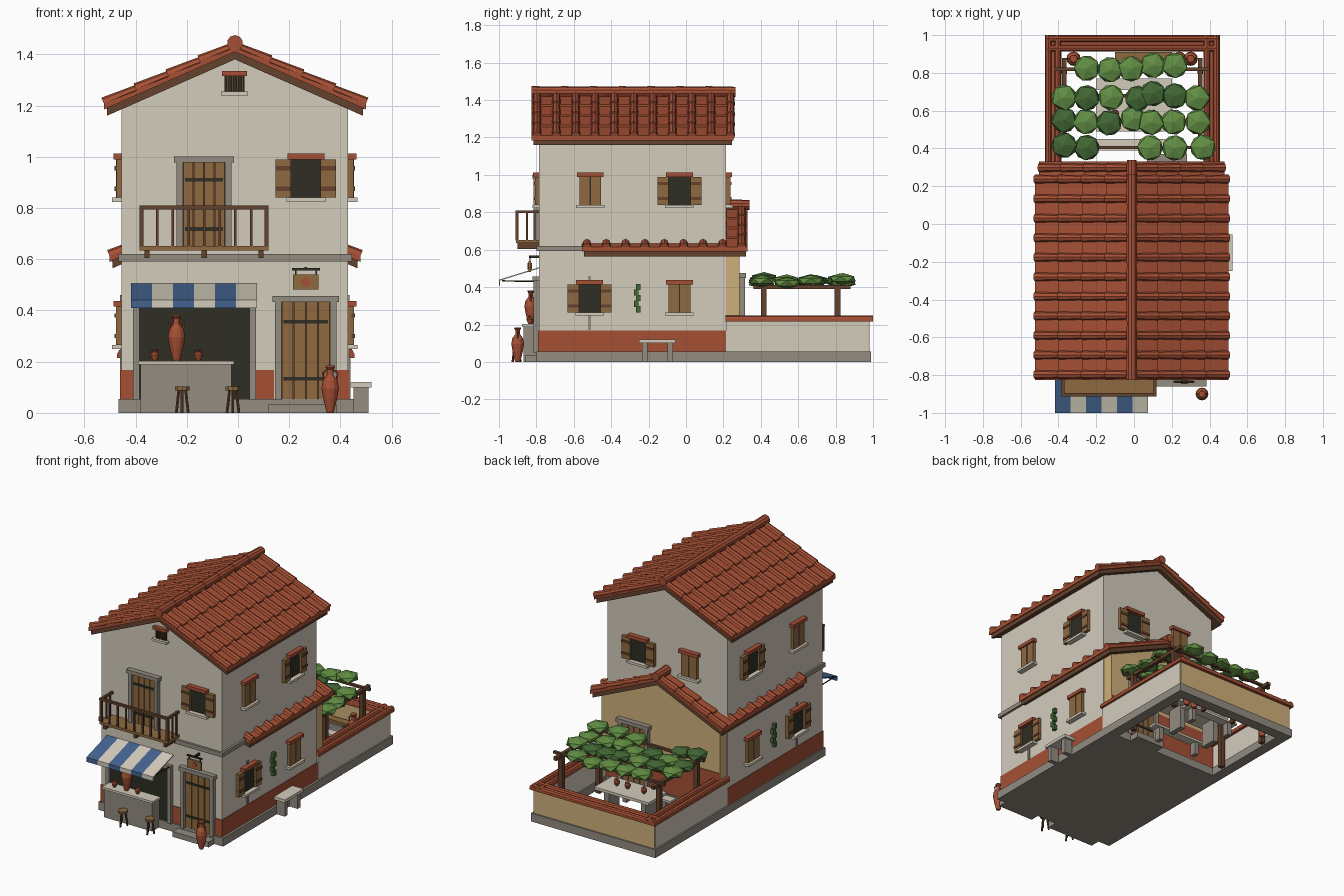
import bpy, bmesh, math, random
from mathutils import Matrix, Vector

if "Cube" in bpy.data.objects:
    bpy.data.objects.remove(bpy.data.objects["Cube"])

random.seed(4)
I = Matrix.Identity(4)
T = Matrix.Translation
RZ = lambda d: Matrix.Rotation(math.radians(d), 4, 'Z')
CX = -0.012
parts = {}

RGB = {'cream plaster': (212, 204, 188), 'terracotta': (166, 80, 53), 'stone': (147, 140, 129),
       'wood': (142, 106, 64), 'dark wood': (100, 66, 45), 'dark': (46, 46, 37),
       'awning blue': (68, 100, 145), 'ochre plaster': (207, 176, 122),
       'leaf green': (98, 143, 68), 'deep green': (66, 104, 52)}
mats = {}
for n, c in RGB.items():
    mats[n] = bpy.data.materials.new(n)
    mats[n].diffuse_color = [((v / 255 + .055) / 1.055) ** 2.4 for v in c] + [1]


def get(name, mat):
    return parts.setdefault(name, (bmesh.new(), mat))[0]


def box(name, mat, x0, x1, y0, y1, z0, z1, M=I):
    c = T(((x0 + x1) / 2, (y0 + y1) / 2, (z0 + z1) / 2))
    S = Matrix.Diagonal((x1 - x0, y1 - y0, z1 - z0, 1))
    bmesh.ops.create_cube(get(name, mat), size=1, matrix=M @ c @ S)


def rod(name, mat, a, b, r1, r2=None, n=8):
    a, b = Vector(a), Vector(b)
    R = (b - a).to_track_quat('Z', 'Y').to_matrix().to_4x4()
    bmesh.ops.create_cone(get(name, mat), cap_ends=True, segments=n, radius1=r1,
                          radius2=r1 if r2 is None else r2, depth=(b - a).length,
                          matrix=T((a + b) / 2) @ R)


def prism(name, mat, pts, y0, y1, M=I):
    bm = get(name, mat)
    f = bm.faces.new([bm.verts.new(M @ Vector((x, y0, z))) for x, z in pts])
    ex = bmesh.ops.extrude_face_region(bm, geom=[f], use_keep_orig=True)['geom']
    d = M.to_3x3() @ Vector((0, y1 - y0, 0))
    bmesh.ops.translate(bm, vec=d, verts=[v for v in ex if isinstance(v, bmesh.types.BMVert)])


def lathe(name, mat, prof, loc, n=12):
    bm = get(name, mat)
    rings = [[bm.verts.new((loc[0] + r * math.cos(k * math.tau / n),
                            loc[1] + r * math.sin(k * math.tau / n), loc[2] + z))
              for k in range(n)] for r, z in prof]
    for a, b in zip(rings, rings[1:]):
        for k in range(n):
            bm.faces.new((a[k], a[(k + 1) % n], b[(k + 1) % n], b[k]))
    bm.faces.new(rings[0][::-1])
    bm.faces.new(rings[-1])


# Amphora with two handles
JAR = [(.35, 0), (.45, .03), (.8, .3), (1, .52), (.85, .68), (.38, .8), (.36, .92), (.55, .96), (.5, 1)]
def amphora(name, x, y, z, r, h):
    lathe(name, 'terracotta', [(a * r, b * h) for a, b in JAR], (x, y, z))
    for s in (-1, 1):
        rod(name, 'terracotta', (x + s * r * .4, y, z + h * .9), (x + s * r * .85, y, z + h * .84), r * .12, n=5)
        rod(name, 'terracotta', (x + s * r * .85, y, z + h * .84), (x + s * r * .75, y, z + h * .66), r * .12, n=5)


# Gable roof: boarded underside, stepped pans, cover tiles and ridge
def gable_roof(name, half, apex, y0, y1, first, count):
    m, rows = .44, 4
    under = lambda s, x, dz: (CX + s * x, apex - m * x + dz)
    prism(name + '_boards', 'dark wood', [under(-1, half, 0), under(0, 0, 0), under(1, half, 0),
          under(1, half, .035), under(0, 0, .035), under(-1, half, .035)], y0 + .01, y1 - .01)
    for s in (-1, 1):
        for k in range(rows):
            a, b = k * half / rows, (k + 1) * half / rows + .012
            prism(name + '_pans', 'terracotta', [under(s, a, .03), under(s, b, .03), under(s, b, .056),
                  under(s, a, .046)], y0, y1)
            for j in range(count):
                y = first + j * .1035
                pa, pb = under(s, a, .05), under(s, b, .054)
                rod(name + '_cover_tiles', 'terracotta', (pa[0], y, pa[1]), (pb[0], y, pb[1]), .019, .024)
    steps = 7
    for k in range(steps):
        L = (y1 - y0) / steps
        rod(name + '_ridge', 'terracotta', (CX, y0 + k * L, apex + .064), (CX, y0 + (k + 1) * L + .01, apex + .064), .031, .027, 10)


# Main masonry
box('house_base', 'stone', -.467, .45, -.8, .3, 0, .055)
prism('house_walls', 'cream plaster', [(-.455, .05), (.43, .05), (.43, 1.2), (CX, 1.39), (-.455, 1.2)], -.785, .215)
prism('annex_walls', 'ochre plaster', [(-.45, .05), (.425, .05), (.425, .59), (CX, .785), (-.45, .59)], .2, .285)
box('annex_band', 'terracotta', -.448, .07, .28, .289, .05, .29)
box('annex_band', 'terracotta', .28, .423, .28, .289, .05, .29)
for a, b in ((-.46, -.41), (.07, .14), (.385, .435)):
    box('painted_band', 'terracotta', a, b, -.79, -.78, .055, .167)
for a, b in ((-.46, -.452), (.427, .435)):
    box('painted_band', 'terracotta', a, b, -.79, .218, .055, .167)
box('string_course', 'stone', -.467, .445, -.8, -.5, .592, .62)
gable_roof('main_roof', .5, 1.38, -.825, .255, -.797, 11)
gable_roof('annex_roof', .478, .775, -.555, .33, -.53, 9)

# Walled garden, open to the ground
for x0, x1, y0, y1 in ((-.467, -.395, .3, .99), (.378, .45, .3, .99), (-.395, .378, .918, .99)):
    box('garden_base', 'stone', x0, x1, y0, y1, 0, .055)
for x0, x1 in ((-.457, -.405), (.388, .44)):
    box('garden_side_walls', 'cream plaster', x0, x1, .215, .975, .05, .22)
box('garden_back_wall', 'ochre plaster', -.455, .438, .93, .98, .05, .22)
for x0, x1, y0, y1 in ((-.472, -.385, .21, 1), (.368, .455, .21, 1), (-.385, .368, .913, 1)):
    box('wall_coping', 'terracotta', x0, x1, y0, y1, .215, .232)
for dx in (-.453, -.403, .386, .436):
    rod('wall_coping_tiles', 'terracotta', (dx, .21, .232), (dx, 1, .232), .017)
for dy in (.931, .981):
    rod('wall_coping_tiles', 'terracotta', (-.46, dy, .232), (.445, dy, .232), .017)


# Windows, in wall frames where local x runs along the wall and -y points outward
def shutter(M, a, b, z0, z1):
    box('shutters', 'wood', a, b, -.022, 0, z0, z1, M)
    for z in (z0 + .035, z1 - .035):
        box('shutter_straps', 'dark wood', a, b, -.027, 0, z - .008, z + .008, M)


def window(M, u, z, is_open, w=.058, h=.15):
    W = M @ T((u, 0, z))
    box('window_lintels', 'terracotta', -w - .014, w + .014, -.032, 0, h, h + .022, W)
    box('window_sills', 'cream plaster', -w - .018, w + .018, -.036, 0, -.016, 0, W)
    if is_open:
        box('window_openings', 'dark', -w, w, -.008, .01, 0, h, W)
        shutter(W, -w - .06, -w, 0, h)
        shutter(W, w, w + .06, 0, h)
    else:
        box('shutters', 'wood', -w, -.003, -.02, 0, 0, h, W)
        box('shutters', 'wood', .003, w, -.02, 0, 0, h, W)
        box('window_openings', 'dark', -.004, .004, -.012, 0, 0, h, W)


FRONT, BACK = T((0, -.785, 0)), T((0, .215, 0)) @ RZ(180)
RIGHT, LEFT = T((.43, 0, 0)) @ RZ(90), T((-.455, 0, 0)) @ RZ(-90)
window(FRONT, .265, .84, True)
window(BACK, -.19, .84, True)
window(BACK, .185, .84, False)
for M, s in ((RIGHT, 1), (LEFT, -1)):
    window(M, s * -.512, .84, False)
    window(M, s * -.035, .84, True)
    window(M, s * -.515, .265, True)
    window(M, s * -.035, .265, False)
    box('wall_pipe', 'stone', s * -.515 - .008, s * -.515 + .008, -.006, 0, .17, .46, M)
    # Climbing plant on the side wall
    for k in range(5):
        o = (-1) ** k * .006
        box('climber', 'deep green', s * -.26 - .012 + o, s * -.26 + .012 + o, -.022, 0, .265 + k * .03, .298 + k * .03, M)

# Gable vent
box('vent_lintel', 'terracotta', -.062, .036, -.81, -.78, 1.315, 1.335)
box('vent_sill', 'cream plaster', -.066, .04, -.815, -.78, 1.24, 1.255)
box('vent_opening', 'dark', -.052, .026, -.792, -.78, 1.255, 1.315)
for k in range(4):
    box('vent_bars', 'dark wood', -.044 + k * .019, -.036 + k * .019, -.8, -.79, 1.255, 1.315)


# Plank doors with stone frames
def door(name, M, a, b, z0, z1, ov=.035):
    n = 4
    w = (b - a) / n
    box(name + '_gaps', 'dark wood', a, b, -.008, .01, z0, z1, M)
    for k in range(n):
        box(name + '_planks', 'wood', a + k * w + .002, a + (k + 1) * w - .002, -.014, 0, z0, z1, M)
    for t in (.22, .8):
        z = z0 + t * (z1 - z0)
        box(name + '_straps', 'dark', a + .008, b - .008, -.019, 0, z - .007, z + .007, M)
    for p, q in ((a - .025, a), (b, b + .025)):
        box(name + '_frame', 'stone', p, q, -.03, 0, z0, z1, M)
    box(name + '_frame', 'stone', a - ov, b + ov, -.035, 0, z1, z1 + .025, M)


door('balcony_door', FRONT, -.215, -.05, .645, .977)
door('street_door', FRONT, .17, .36, .05, .432)
door('garden_door', T((0, .285, 0)) @ RZ(180), -.26, -.09, .05, .45)
box('door_step', 'stone', .12, .385, -.86, -.79, 0, .035)
box('garden_step', 'stone', .07, .28, .3, .37, 0, .04)

# Balcony
box('balcony_floor', 'wood', -.385, .12, -.91, -.78, .635, .652)
for x in (-.355, -.132, .09):
    box('balcony_brackets', 'dark wood', x - .01, x + .01, -.9, -.78, .605, .636)
box('balcony_rail', 'dark wood', -.385, .12, -.912, -.895, .795, .81)
for x in (-.383, .104):
    box('balcony_rail', 'dark wood', x, x + .015, -.91, -.785, .795, .81)
    for y in (-.85, -.81):
        box('balusters', 'dark wood', x + .003, x + .012, y - .005, y + .005, .65, .8)
for k in range(9):
    x, r = -.376 + k * .061, .008 if k % 8 == 0 else .005
    box('balusters', 'dark wood', x - r, x + r, -.903 - r, -.903 + r, .65, .8)

# Shop front, counter and striped awning
box('shop_opening', 'dark', -.385, .045, -.793, -.78, .055, .41)
for x in (-.41, .045):
    box('shop_frame', 'stone', x, x + .025, -.81, -.78, .05, .43)
box('shop_frame', 'stone', -.41, .07, -.81, -.78, .41, .435)
box('counter', 'stone', -.38, -.025, -.868, -.79, 0, .188)
box('counter_top', 'cream plaster', -.39, -.016, -.876, -.79, .188, .203)
AW = [(-.785, .506), (-1, .44), (-1, .41), (-.994, .41), (-.994, .435), (-.785, .5)]
for k in range(6):
    x = -.417 + k * .082
    nm, mt = (('awning_blue', 'awning blue'), ('awning_cream', 'cream plaster'))[k % 2]
    prism(nm, mt, AW, -x - .082, -x, RZ(90))
for x in (-.4, .06):
    rod('awning_struts', 'dark', (x, -.785, .43), (x, -.985, .433), .004, n=5)
amphora('counter_amphora', -.24, -.83, .203, .034, .18)
for x in (-.325, -.155):
    amphora('counter_jars', x, -.835, .203, .018, .045)
amphora('street_amphora', .36, -.9, 0, .034, .185)


# Stools
def stool(x, y):
    rod('stool_seats', 'wood', (x, y, .088), (x, y, .103), .03, n=10)
    for k in range(3):
        c, s = math.cos(k * 2.094 + .5), math.sin(k * 2.094 + .5)
        rod('stool_legs', 'dark wood', (x + .027 * c, y + .027 * s, 0), (x + .015 * c, y + .015 * s, .09), .006, n=6)
stool(-.218, -.9)
stool(-.02, -.9)

# Hanging sign
box('sign_arm', 'dark', .21, .32, -.84, -.83, .556, .566)
box('sign_arm', 'dark', .26, .27, -.84, -.78, .556, .57)
for x in (.225, .305):
    box('sign_arm', 'dark', x - .003, x + .003, -.838, -.832, .535, .56)
box('sign_board', 'wood', .215, .315, -.842, -.828, .482, .54)
rod('sign_disc', 'terracotta', (.265, -.847, .511), (.265, -.823, .511), .018, n=10)

# Stone street bench
box('street_bench_top', 'cream plaster', .44, .522, -.25, -.055, .1, .12)
for y in (-.235, -.1):
    box('street_bench_legs', 'stone', .45, .51, y, y + .03, 0, .1)

# Pergola with leaf canopy
for x in (-.37, .35):
    for y in (.415, .81):
        box('pergola_posts', 'dark wood', x - .015, x + .015, y - .015, y + .015, 0, .4)
    box('pergola_beams', 'dark wood', x - .012, x + .012, .36, .88, .39, .412)
for y in (.405, .545, .68, .82):
    box('pergola_beams', 'dark wood', -.42, .4, y - .009, y + .009, .405, .42)
rows = {.83: (-.25, -.127, -.016, .1, .216), .68: (-.37, -.25, -.122, .02, .1, .216, .333),
        .545: (-.37, -.254, -.132, -.005, .09, .21, .338), .41: (-.37, -.25, .085, .216, .365)}
for y, xs in rows.items():
    for x in xs:
        nm, mt = random.choice((('leaves_light', 'leaf green'), ('leaves_deep', 'deep green')))
        P = T((x, y + random.uniform(-.015, .015), .43 + random.uniform(-.012, .02)))
        bmesh.ops.create_icosphere(get(nm, mt), subdivisions=1, radius=.076,
                                   matrix=P @ Matrix.Diagonal((1, 1, .42, 1)) @ RZ(random.uniform(0, 72)))

# Garden table, benches and jars
box('garden_table_top', 'cream plaster', -.2, .2, .49, .68, .16, .178)
for x in (-.15, .12):
    box('garden_table_legs', 'stone', x, x + .035, .53, .64, 0, .16)
for y in (.42, .74):
    box('garden_benches', 'cream plaster', -.2, .2, y - .03, y + .03, .085, .1)
    for x in (-.16, .13):
        box('garden_bench_legs', 'stone', x, x + .03, y - .022, y + .022, 0, .085)
for x in (-.1, .02, .1):
    amphora('table_jars', x, .585, .178, .02, .045)
box('back_bench', 'wood', -.1, .2, .86, .91, .1, .115)
for x in (-.08, .16):
    box('back_bench_legs', 'dark wood', x, x + .02, .87, .9, 0, .1)
for x in (-.32, .24, .3):
    amphora('garden_amphorae', x, .875, 0, .038, .19)

# Turn every collected part into an object
for name, (bm, mat) in parts.items():
    bmesh.ops.recalc_face_normals(bm, faces=bm.faces)
    me = bpy.data.meshes.new(name)
    bm.to_mesh(me)
    bm.free()
    me.materials.append(mats[mat])
    bpy.context.collection.objects.link(bpy.data.objects.new(name, me))

for m in bpy.data.materials:
    if m.users and not m.is_grease_pencil:
        m.use_nodes = True
        m.node_tree.nodes["Principled BSDF"].inputs["Base Color"].default_value = m.diffuse_color
